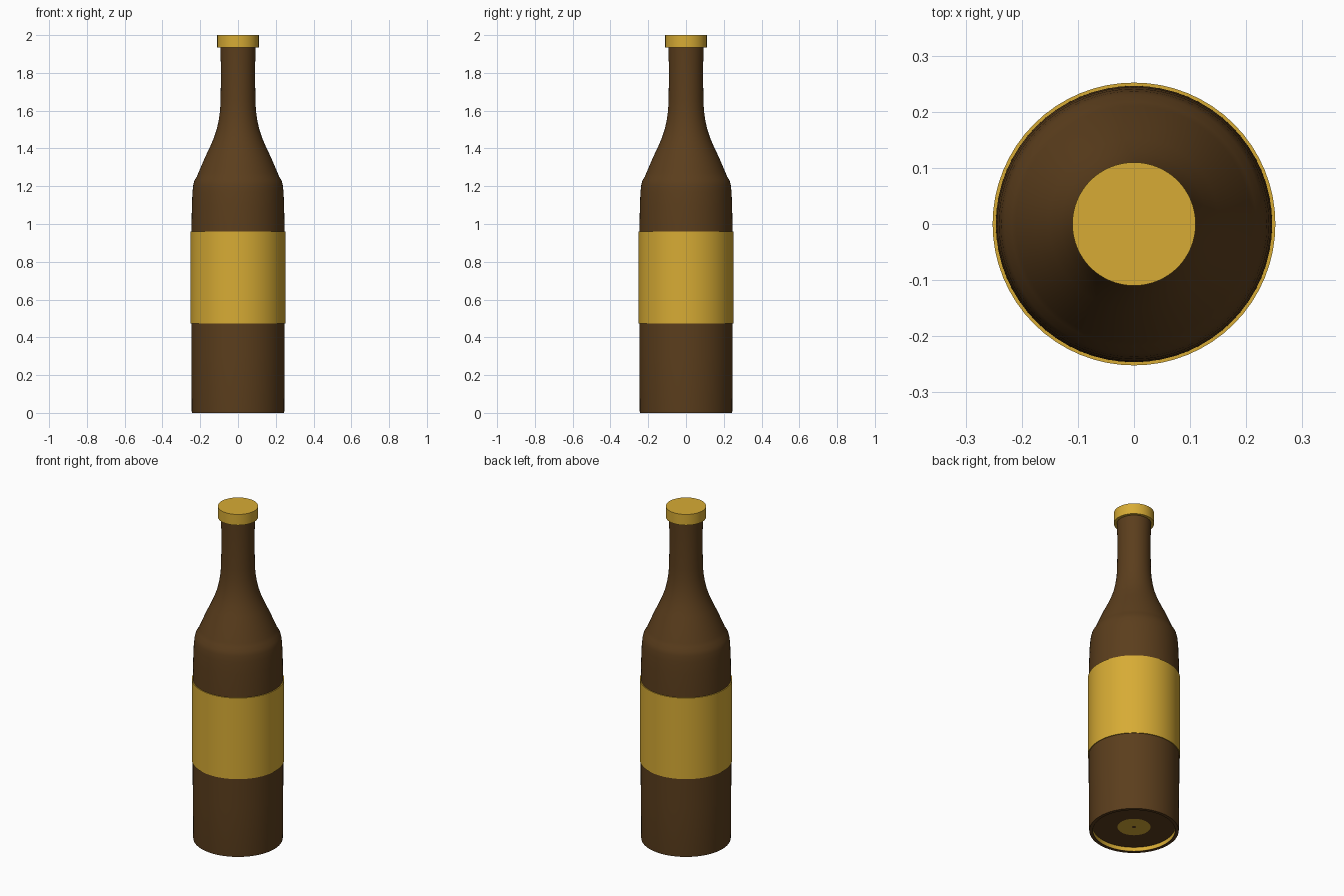
import bpy, bmesh, math

if "Cube" in bpy.data.objects:
    bpy.data.objects.remove(bpy.data.objects["Cube"])

SIDES = 64


def material(name, rgb):
    m = bpy.data.materials.new(name)
    m.diffuse_color = (*rgb, 1)
    m.use_nodes = True
    m.node_tree.nodes["Principled BSDF"].inputs["Base Color"].default_value = m.diffuse_color
    return m


def lathe(name, profile, mat):
    """Revolve (radius, z) points round the z axis."""
    bm = bmesh.new()
    verts = [bm.verts.new((r, 0, z)) for r, z in profile]
    edges = [bm.edges.new(pair) for pair in zip(verts, verts[1:])]
    bmesh.ops.spin(bm, geom=verts + edges, cent=(0, 0, 0), axis=(0, 0, 1),
                   angle=math.tau, steps=SIDES)
    bmesh.ops.remove_doubles(bm, verts=bm.verts, dist=1e-5)
    bmesh.ops.recalc_face_normals(bm, faces=bm.faces)
    mesh = bpy.data.meshes.new(name)
    bm.to_mesh(mesh)
    bm.free()
    ob = bpy.data.objects.new(name, mesh)
    bpy.context.collection.objects.link(ob)
    mesh.materials.append(mat)
    bpy.ops.object.select_all(action='DESELECT')
    ob.select_set(True)
    bpy.context.view_layer.objects.active = ob
    bpy.ops.object.shade_smooth_by_angle(angle=math.radians(35))
    return ob


brown = material("brown_glass", (0.105, 0.048, 0.012))
gold = material("gold", (0.68, 0.41, 0.035))

# Glass body with recessed base, rounded shoulder and long neck
lathe("bottle_body", [
    (0, 0.025), (0.225, 0.025), (0.225, 0), (0.244, 0), (0.245, 0.01),
    (0.247, 0.3), (0.248, 0.7), (0.246, 1.0), (0.244, 1.1), (0.241, 1.17),
    (0.237, 1.205), (0.231, 1.23), (0.218, 1.25), (0.210, 1.27),
    (0.197, 1.30), (0.176, 1.35), (0.152, 1.40), (0.130, 1.45),
    (0.113, 1.50), (0.102, 1.55), (0.095, 1.60), (0.092, 1.66),
    (0.091, 1.75), (0.091, 1.85), (0.094, 1.94), (0, 1.94)], brown)

# Wraparound label band
lathe("label", [(0.246, 0.472), (0.252, 0.472), (0.252, 0.96), (0.246, 0.96)], gold)

# Flat cap
lathe("cap", [(0, 1.935), (0.11, 1.935), (0.11, 2.0), (0, 2.0)], gold)

# Gold lining of the base recess and its centre disc
lathe("base_lining", [(0.224, 0.024), (0.224, 0.001)], gold)
lathe("base_disc", [(0.011, 0.023), (0.09, 0.023)], gold)
